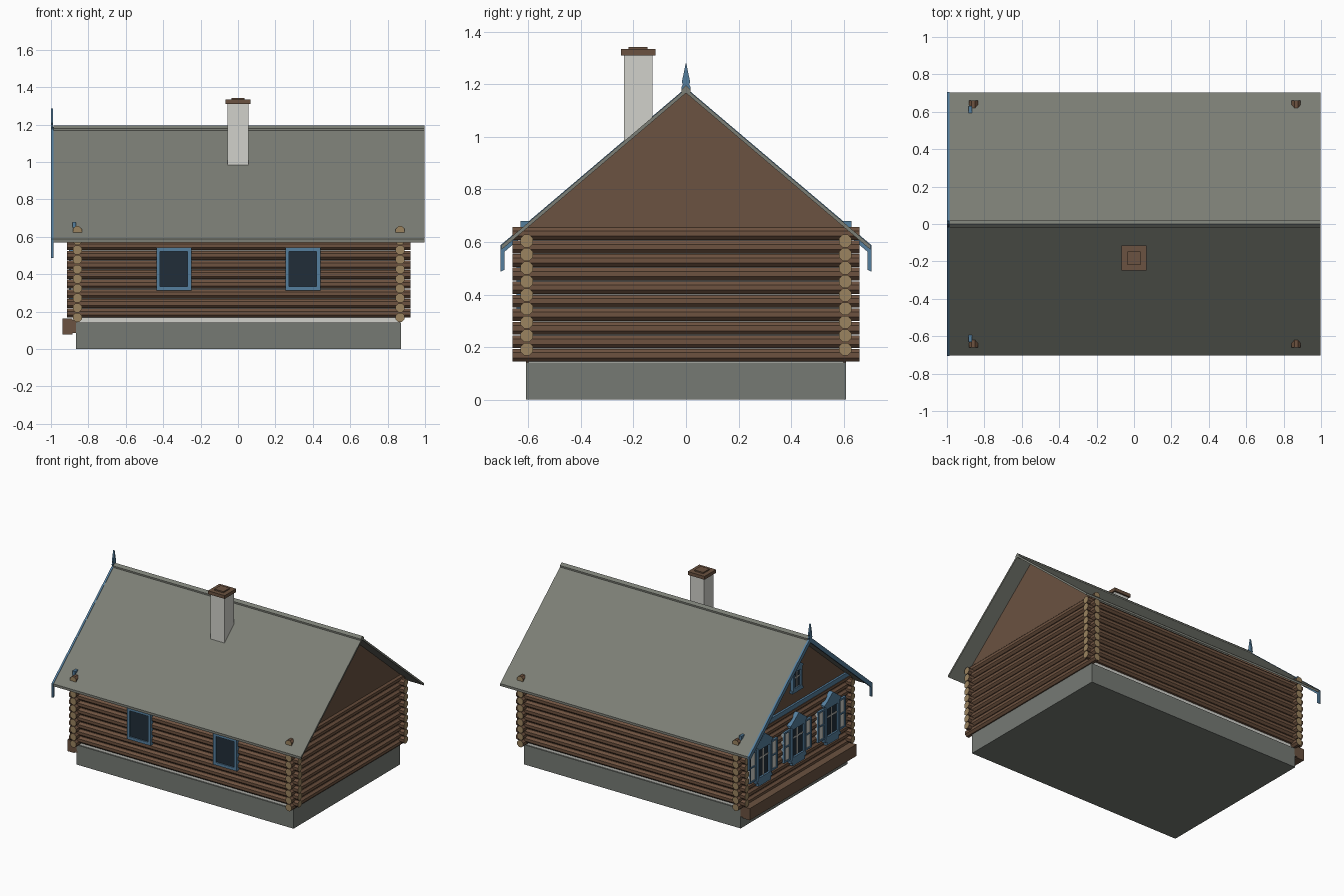
import bpy, bmesh, math
from mathutils import Matrix, Vector

cube = bpy.data.objects.get("Cube")
if cube:
    bpy.data.objects.remove(cube, do_unlink=True)


def material(name, r, g, b):
    m = bpy.data.materials.new(name)
    m.use_nodes = True
    m.diffuse_color = (r, g, b, 1)
    m.node_tree.nodes["Principled BSDF"].inputs["Base Color"].default_value = (r, g, b, 1)
    return m


LOG = material("log brown", .155, .085, .05)
TAN = material("cut log tan", .33, .23, .115)
WOOD = material("board brown", .145, .085, .052)
ROOF = material("roof grey", .2, .21, .18)
STONE = material("foundation grey", .18, .195, .175)
BLUE = material("trim blue", .09, .21, .34)
WHITE = material("off white", .64, .64, .6)
GLASS = material("dark glass", .015, .026, .04)


def finish(name, bm, *mats):
    bmesh.ops.recalc_face_normals(bm, faces=bm.faces)
    mesh = bpy.data.meshes.new(name)
    bm.to_mesh(mesh)
    bm.free()
    for m in mats:
        mesh.materials.append(m)
    ob = bpy.data.objects.new(name, mesh)
    bpy.context.collection.objects.link(ob)
    return ob


def boxes(name, mat, *items):
    """One object from boxes given as (x0, x1, y0, y1, z0, z1)."""
    bm = bmesh.new()
    for x0, x1, y0, y1, z0, z1 in items:
        mid = Vector((x0 + x1, y0 + y1, z0 + z1)) / 2
        size = Matrix.Diagonal((x1 - x0, y1 - y0, z1 - z0, 1))
        bmesh.ops.create_cube(bm, size=1, matrix=Matrix.Translation(mid) @ size)
    return finish(name, bm, mat)


def prism(name, mat, x0, x1, *profiles):
    """Extrude (y, z) outlines along x."""
    bm = bmesh.new()
    for prof in profiles:
        a = [bm.verts.new((x0, y, z)) for y, z in prof]
        b = [bm.verts.new((x1, y, z)) for y, z in prof]
        n = len(prof)
        bm.faces.new(a)
        bm.faces.new(b)
        for i in range(n):
            j = (i + 1) % n
            bm.faces.new((a[i], a[j], b[j], b[i]))
    return finish(name, bm, mat)


def frame_bars(u0, u1, z0, z1, w):
    """Four (u0, u1, z0, z1) bars around an opening."""
    return [(u0, u0 + w, z0, z1), (u1 - w, u1, z0, z1),
            (u0 + w, u1 - w, z0, z0 + w), (u0 + w, u1 - w, z1 - w, z1)]


# Log walls: octagonal logs, the two directions offset by half a course
XC, WX, WY, STEP = .004, .863, .606, .0515


def log_wall(name, along_x, offset, count, z0, length):
    bm = bmesh.new()
    for i in range(count):
        turn = Matrix.Rotation(math.pi / 2, 4, 'Y' if along_x else 'X')
        spin = Matrix.Rotation(math.pi / 8, 4, 'Z')
        pos = (XC, offset, z0 + i * STEP) if along_x else (offset, 0, z0 + i * STEP)
        bmesh.ops.create_cone(bm, cap_ends=True, segments=8, radius1=.026, radius2=.026,
                              depth=length, matrix=Matrix.Translation(pos) @ turn @ spin)
    for f in bm.faces:
        f.material_index = 1 if len(f.verts) == 8 else 0
    return finish(name, bm, LOG, TAN)


log_wall("front_log_wall", True, -WY, 9, .192, 1.834)
log_wall("back_log_wall", True, WY, 9, .192, 1.834)
log_wall("left_log_wall", False, XC + WX, 10, .169, 1.32)
log_wall("right_log_wall", False, XC - WX, 10, .169, 1.32)
boxes("wall_core", WHITE, (XC - WX, XC + WX, -.6, .6, .13, .63))

# Foundation and base box under the decorated gable end
boxes("foundation", STONE, (-.865, .872, -.61, .61, 0, .142))
boxes("base_box", WOOD, (-.938, -.885, -.61, .61, .078, .163), (-.89, -.86, -.61, .61, .085, .155))

# Gables and roof
GABLE = [(-.612, .65), (.612, .65), (0, 1.172)]
prism("left_gable", WOOD, XC + WX - .02, XC + WX + .012, GABLE)
prism("right_gable", WOOD, XC - WX - .012, XC - WX + .02, GABLE)
prism("roof", ROOF, -.987, .997,
      [(-.703, .587), (0, 1.184), (.703, .587), (.703, .57), (0, 1.167), (-.703, .57)])
prism("ridge_cap", ROOF, -.987, .997,
      [(-.018, 1.165), (-.018, 1.18), (0, 1.196), (.018, 1.18), (.018, 1.165)])

# Bargeboards with hanging ends, and the finial
barge = []
for s in (-1, 1):
    barge.append([(0, 1.187), (s * .706, .588), (s * .706, .55), (0, 1.149)])
    barge.append([(s * .69, .575), (s * .706, .575), (s * .706, .487), (s * .69, .495)])
prism("bargeboards", BLUE, -1, -.986, *barge)
prism("finial", BLUE, -1, -.988,
      [(-.012, 1.17), (-.018, 1.188), (-.012, 1.2), (-.016, 1.208), (0, 1.285),
       (.016, 1.208), (.012, 1.2), (.018, 1.188), (.012, 1.17)])
boxes("gable_base_board", BLUE, (-.886, -.866, -.63, .63, .648, .68))

# Chimney
CY = -.182
boxes("chimney", WHITE, (-.056, .056, CY - .054, CY + .054, .9, 1.312))
boxes("chimney_cap", WOOD, (-.067, .067, CY - .066, CY + .066, 1.31, 1.334),
      (-.036, .036, CY - .036, CY + .036, 1.334, 1.343))

# Plain front windows
for name, cx in (("front_window_right", -.343), ("front_window_left", .347)):
    boxes(name + "_glass", GLASS, (cx - .085, cx + .085, -.636, -.61, .32, .535))
    boxes(name + "_frame", BLUE, *[(a, b, -.645, -.61, c, d) for a, b, c, d in
                                   frame_bars(cx - .094, cx + .094, .313, .543, .021)])

# Decorated gable end windows with shutters and pediments
FX = -.884


def plates(name, mat, depth, bars):
    boxes(name, mat, *[(FX - depth, FX + .012, a, b, c, d) for a, b, c, d in bars])


for i, cy in enumerate((-.39, 0, .39)):
    n = f"gable_end_window_{i + 1}"
    plates(n + "_glass", GLASS, .006, [(cy - .07, cy + .07, .3, .53)])
    plates(n + "_mullions", WHITE, .01, [(cy - .004, cy + .004, .31, .52),
                                         (cy - .06, cy + .06, .444, .452)])
    plates(n + "_frame", BLUE, .02, frame_bars(cy - .08, cy + .08, .295, .535, .02)
           + [(cy - .095, cy + .095, .535, .55), (cy - .09, cy + .09, .28, .295),
              (cy - .07, cy + .07, .255, .28)])
    prism(n + "_pediment", BLUE, FX - .022, FX + .01,
          [(cy - .095, .55), (cy + .095, .55), (cy + .06, .575), (cy, .62), (cy - .06, .575)])
    shutters, trim = [], []
    for s in (-1, 1):
        a, b = sorted((cy + s * .084, cy + s * .158))
        shutters.append((a, b, .31, .52))
        trim += frame_bars(a, b, .305, .525, .012) + [(a, b, .41, .42)]
    plates(n + "_shutters", WHITE, .008, shutters)
    plates(n + "_shutter_trim", BLUE, .014, trim)

# Attic window
plates("attic_window_glass", GLASS, .004, [(-.035, .035, .8, .92)])
plates("attic_window_mullions", WHITE, .007, [(-.004, .004, .8, .92), (-.035, .035, .87, .877)])
plates("attic_window_frame", BLUE, .014, frame_bars(-.05, .05, .785, .935, .017)
       + [(-.062, .062, .77, .785), (-.062, .062, .935, .947)])
prism("attic_window_pediment", BLUE, FX - .016, FX + .012,
      [(-.062, .947), (.062, .947), (0, .99)])
